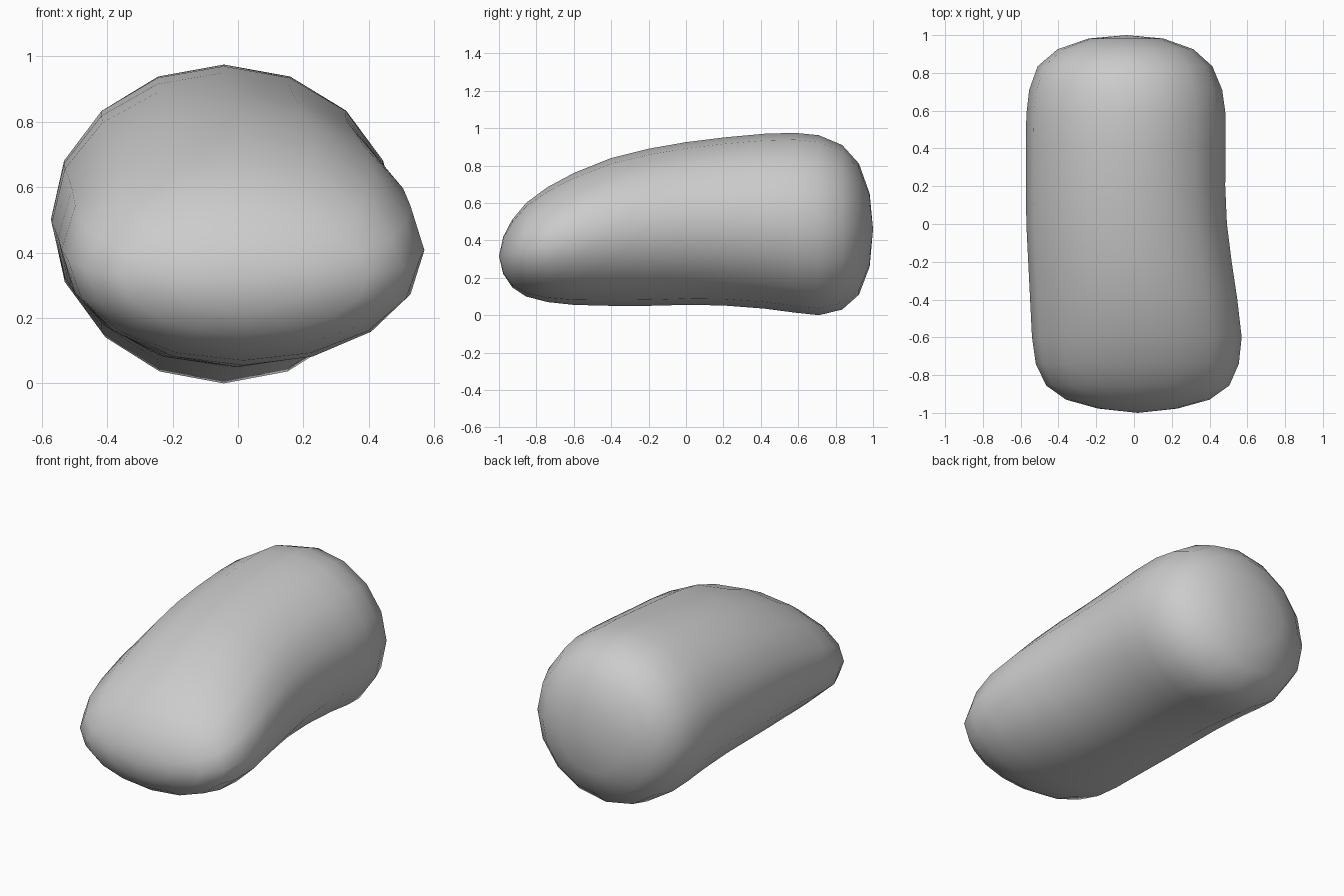
import bpy, bmesh, math

if "Cube" in bpy.data.objects:
    bpy.data.objects.remove(bpy.data.objects["Cube"])

SIDES = 16
# Cross-sections along the body: y, left x, right x, bottom z, top z
SECTIONS = [
    (-0.977, -0.19, 0.23, 0.22, 0.42),
    (-0.93, -0.36, 0.40, 0.15, 0.51),
    (-0.855, -0.465, 0.505, 0.10, 0.60),
    (-0.74, -0.52, 0.555, 0.07, 0.685),
    (-0.60, -0.54, 0.57, 0.055, 0.76),
    (-0.40, -0.55, 0.547, 0.05, 0.84),
    (-0.20, -0.56, 0.517, 0.05, 0.89),
    (0.00, -0.57, 0.492, 0.055, 0.925),
    (0.20, -0.572, 0.483, 0.052, 0.95),
    (0.42, -0.572, 0.484, 0.035, 0.97),
    (0.58, -0.57, 0.485, 0.014, 0.975),
    (0.71, -0.555, 0.467, 0.0, 0.962),
    (0.835, -0.51, 0.415, 0.03, 0.91),
    (0.925, -0.405, 0.315, 0.11, 0.81),
    (0.982, -0.24, 0.155, 0.26, 0.65),
]
FRONT_TIP = (0.02, -1.0, 0.315)
BACK_TIP = (-0.04, 1.0, 0.46)


def add_ring(bm, y, x0, x1, z0, z1):
    cx, cz, rx, rz = (x0 + x1) / 2, (z0 + z1) / 2, (x1 - x0) / 2, (z1 - z0) / 2
    angles = [2 * math.pi * i / SIDES for i in range(SIDES)]
    return [bm.verts.new((cx + rx * math.cos(a), y, cz + rz * math.sin(a))) for a in angles]


# Rounded pebble body, lofted through the sections
bm = bmesh.new()
rings = [add_ring(bm, *s) for s in SECTIONS]
for a, b in zip(rings, rings[1:]):
    for i in range(SIDES):
        j = (i + 1) % SIDES
        bm.faces.new((a[i], a[j], b[j], b[i]))

# Domed ends
for ring, tip in ((rings[0], FRONT_TIP), (rings[-1], BACK_TIP)):
    centre = bm.verts.new(tip)
    for i in range(SIDES):
        bm.faces.new((ring[i], ring[(i + 1) % SIDES], centre))

bmesh.ops.recalc_face_normals(bm, faces=bm.faces)
for f in bm.faces:
    f.smooth = True
mesh = bpy.data.meshes.new("pebble")
bm.to_mesh(mesh)
bm.free()
body = bpy.data.objects.new("pebble", mesh)
bpy.context.collection.objects.link(body)
